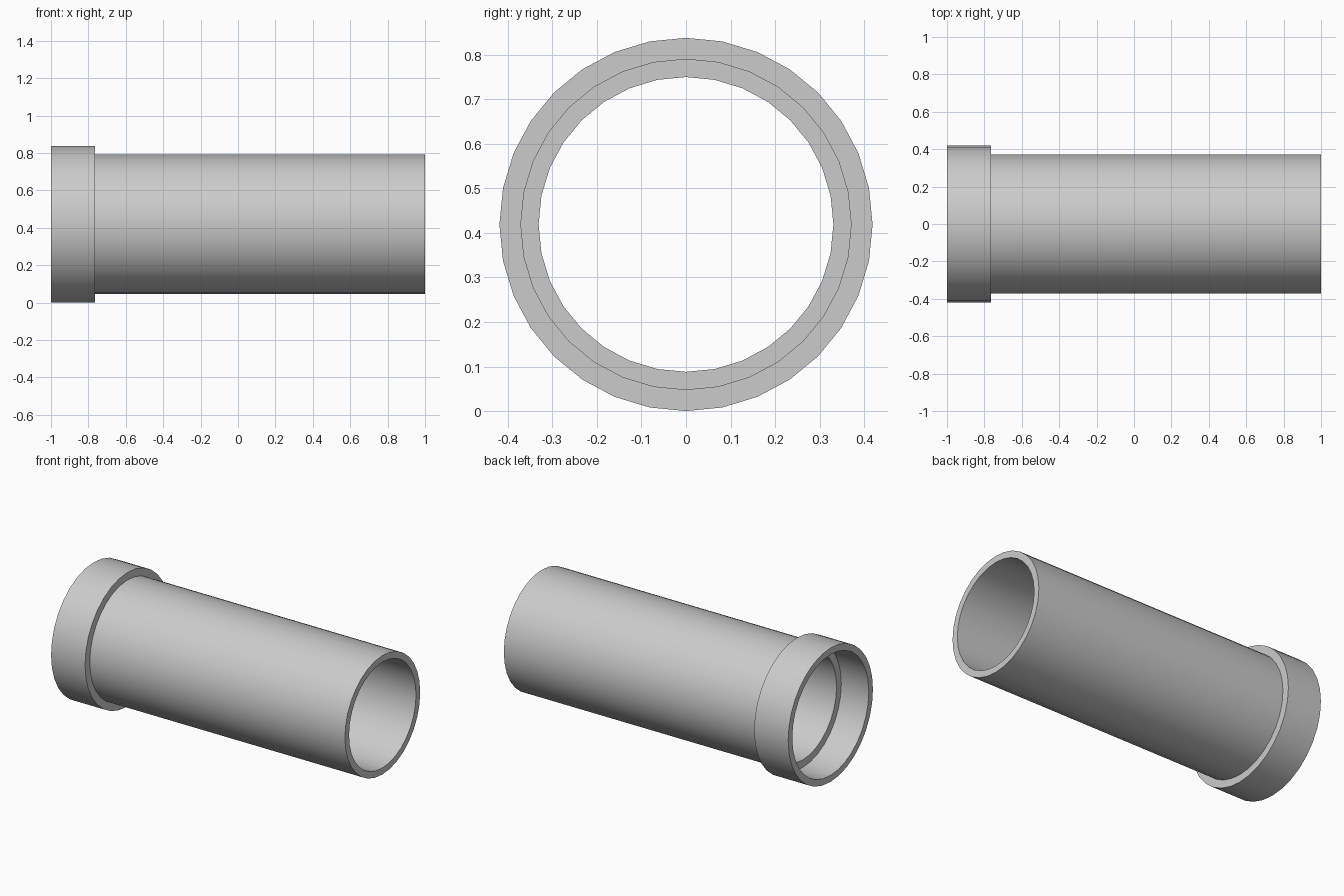
import bpy, bmesh, math

if "Cube" in bpy.data.objects:
    bpy.data.objects.remove(bpy.data.objects["Cube"])

SIDES = 32
CENTRE_Z = 0.419

# closed wall section of the pipe: (x along the axis, radius)
profile = [
    (-1.0, 0.419), (-0.765, 0.419),    # outside of the socket collar
    (-0.765, 0.372), (1.0, 0.372),     # outside of the barrel
    (1.0, 0.331), (-0.81, 0.331),      # bore
    (-0.81, 0.378), (-1.0, 0.378),     # socket recess
]

# revolve the section around the x axis
bm = bmesh.new()
rings = []
for i in range(SIDES):
    a = 2 * math.pi * i / SIDES
    rings.append([bm.verts.new((x, r * math.sin(a), CENTRE_Z + r * math.cos(a)))
                  for x, r in profile])
n = len(profile)
for i in range(SIDES):
    p, q = rings[i], rings[(i + 1) % SIDES]
    for j in range(n):
        k = (j + 1) % n
        bm.faces.new((p[j], p[k], q[k], q[j]))
bmesh.ops.recalc_face_normals(bm, faces=bm.faces)

mesh = bpy.data.meshes.new("socket_pipe")
bm.to_mesh(mesh)
bm.free()
pipe = bpy.data.objects.new("socket_pipe", mesh)
bpy.context.collection.objects.link(pipe)

# smooth walls with crisp rims
bpy.context.view_layer.objects.active = pipe
pipe.select_set(True)
bpy.ops.object.shade_smooth_by_angle(angle=math.radians(30))
